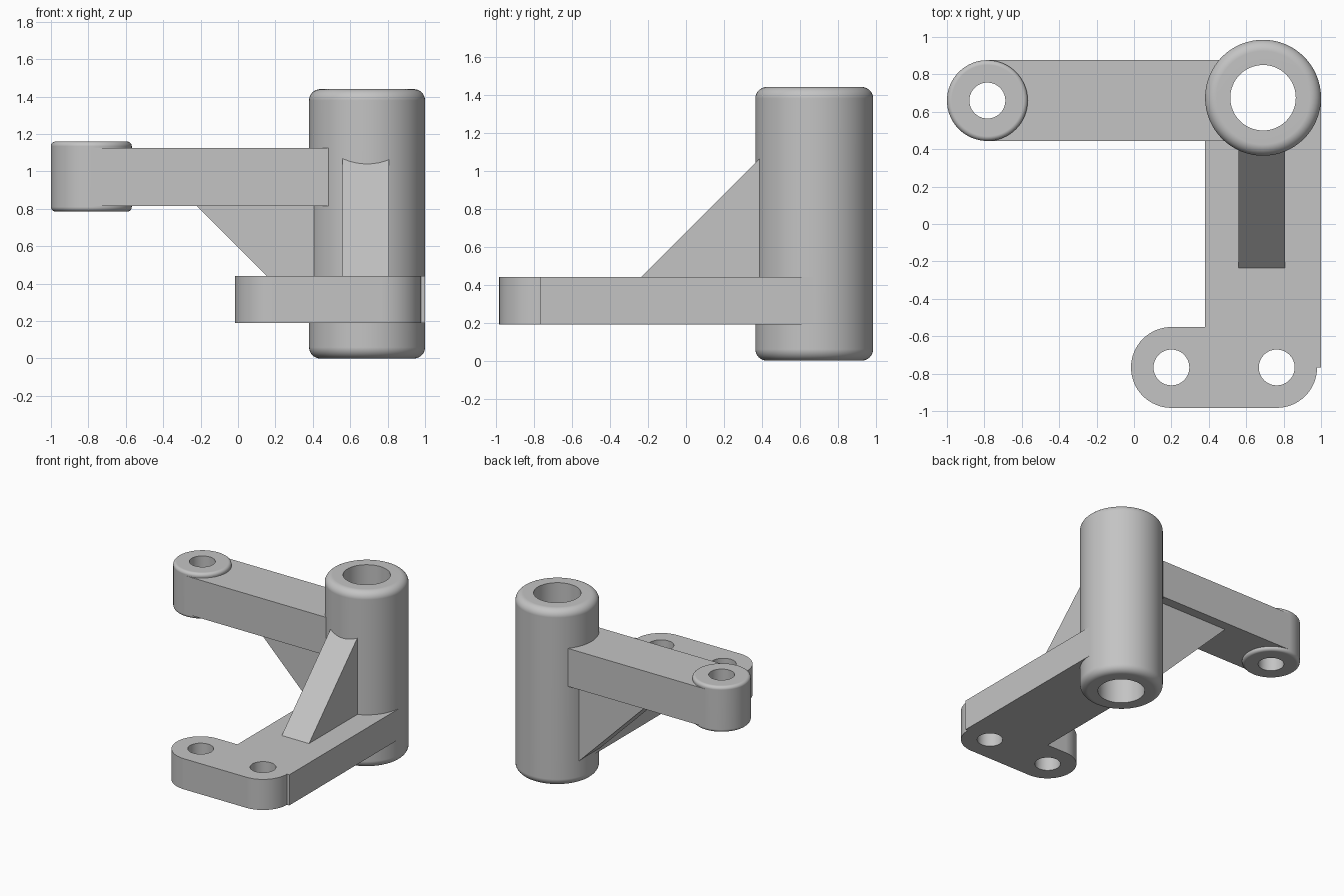
import bpy
import bmesh
from math import asin, cos, pi, sin
from mathutils import Vector
from mathutils.geometry import tessellate_polygon

cube = bpy.data.objects.get("Cube")
if cube:
    bpy.data.objects.remove(cube, do_unlink=True)

SEGMENTS = 64
HUB = (0.69, 0.675)
BOSS = (-0.784, 0.66)
FEET = [(0.2, -0.767), (0.763, -0.767)]
HUB_R, END_R, BOLT_R = 0.31, 0.216, 0.096

steel = bpy.data.materials.new("plain grey")
steel.use_nodes = True
GREY = (0.55, 0.55, 0.55, 1)
steel.diffuse_color = GREY
steel.node_tree.nodes["Principled BSDF"].inputs["Base Color"].default_value = GREY


def arc(centre, radius, start, end, steps=SEGMENTS // 2):
    angles = [start + (end - start) * i / steps for i in range(steps + 1)]
    return [(centre[0] + radius * cos(a), centre[1] + radius * sin(a)) for a in angles]


def finish(name, bm):
    """Turn a bmesh into a shaded object."""
    bmesh.ops.recalc_face_normals(bm, faces=bm.faces)
    mesh = bpy.data.meshes.new(name)
    bm.to_mesh(mesh)
    bm.free()
    mesh.materials.append(steel)
    obj = bpy.data.objects.new(name, mesh)
    bpy.context.collection.objects.link(obj)
    for poly in mesh.polygons:
        poly.use_smooth = True
    mesh.set_sharp_from_angle(angle=pi / 6)
    weighted = obj.modifiers.new("clean shading", 'WEIGHTED_NORMAL')
    weighted.keep_sharp = True
    return obj


def prism(name, loops, low, high, place):
    """Extrude an outline (first loop) with holes (other loops)."""
    bm = bmesh.new()
    flat = [p for loop in loops for p in loop]
    ends = [[bm.verts.new(place(u, v, w)) for u, v in flat] for w in (low, high)]
    triangles = tessellate_polygon([[Vector((u, v, 0)) for u, v in loop] for loop in loops])
    for verts in ends:
        for tri in triangles:
            bm.faces.new([verts[i] for i in tri])
    first = 0
    for loop in loops:
        count = len(loop)
        for i in range(count):
            a, b = first + i, first + (i + 1) % count
            bm.faces.new((ends[0][a], ends[0][b], ends[1][b], ends[1][a]))
        first += count
    return finish(name, bm)


def tube(name, centre, radius, bore, low, high, fillet):
    """Revolve a tube with rounded outer rims."""
    rim = radius - fillet
    profile = [(bore, low)]
    profile += arc((rim, low + fillet), fillet, -pi / 2, 0, 8)
    profile += arc((rim, high - fillet), fillet, 0, pi / 2, 8)
    profile += [(bore, high)]
    bm = bmesh.new()
    rings = []
    for s in range(SEGMENTS):
        a = 2 * pi * s / SEGMENTS
        rings.append([bm.verts.new((centre[0] + r * cos(a), centre[1] + r * sin(a), z))
                      for r, z in profile])
    count = len(profile)
    for s, ring in enumerate(rings):
        after = rings[(s + 1) % SEGMENTS]
        for i in range(count):
            j = (i + 1) % count
            bm.faces.new((ring[i], after[i], after[j], ring[j]))
    return finish(name, bm)


def upright(u, v, w):
    return (u, v, w)


# Main bearing tube and the small boss at the arm's end
tube("main_tube", HUB, HUB_R, 0.175, 0, 1.44, 0.06)
tube("arm_boss", BOSS, END_R, BOLT_R, 0.785, 1.16, 0.025)

# Upper arm, its ends hollowed to stay inside the tube walls
core, back, front = 0.25, BOSS[1] + END_R, BOSS[1] - END_R
arm = arc(HUB, core, pi - asin((back - HUB[1]) / core),
          pi + asin((HUB[1] - front) / core), 16)
arm += [(BOSS[0], front)]
arm += arc(BOSS, 0.15, -pi / 2, pi / 2)
arm += [(BOSS[0], back)]
prism("upper_arm", [arm], 0.815, 1.125, upright)

# Base plate with a rounded foot and two bolt holes
left, right = FEET
plate = [(HUB[0] - HUB_R, HUB[1]), (HUB[0] - HUB_R, left[1] + END_R)]
plate += arc(left, END_R, pi / 2, 3 * pi / 2)
plate += arc(right, END_R, -pi / 2, 0, SEGMENTS // 4)
plate += [(HUB[0] + HUB_R, right[1]), (HUB[0] + HUB_R, HUB[1])]
plate += arc(HUB, core, 0, -pi)
holes = [arc(c, BOLT_R, 0, 2 * pi)[:-1] for c in FEET]
prism("base_plate", [plate] + holes, 0.19, 0.44, upright)

# Triangular ribs: one standing on the plate, one under the arm
prism("front_rib", [[(-0.255, 0.42), (0.42, 0.42), (0.42, 1.095)]],
      0.56, 0.806, lambda u, v, w: (w, u, v))
prism("arm_rib", [[(-0.24, 0.835), (0.43, 0.835), (0.43, 0.165)]],
      0.552, 0.798, lambda u, v, w: (u, w, v))
